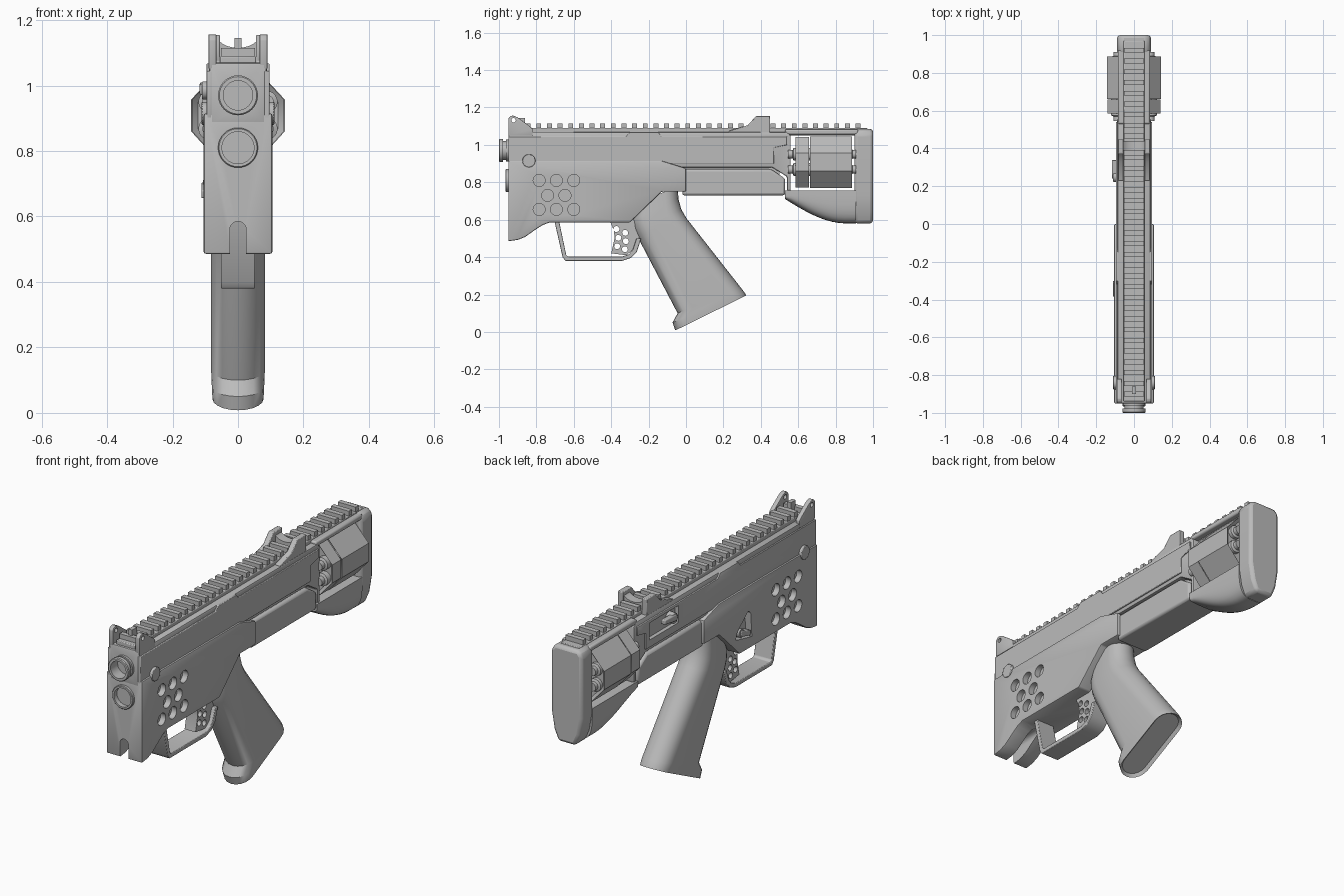
import bpy, bmesh
from math import sin, cos, pi, radians
from mathutils import Vector, Matrix

cube = bpy.data.objects.get("Cube")
if cube:
    bpy.data.objects.remove(cube, do_unlink=True)

grey = bpy.data.materials.new("satin_grey")
grey.use_nodes = True
grey.diffuse_color = (0.5, 0.5, 0.5, 1)
grey.node_tree.nodes["Principled BSDF"].inputs["Base Color"].default_value = (0.5, 0.5, 0.5, 1)
parts = []


def finish(name, bm, bevel=0, segments=2):
    bmesh.ops.recalc_face_normals(bm, faces=bm.faces)
    mesh = bpy.data.meshes.new(name)
    bm.to_mesh(mesh)
    bm.free()
    mesh.materials.append(grey)
    ob = bpy.data.objects.new(name, mesh)
    bpy.context.collection.objects.link(ob)
    if bevel:
        mod = ob.modifiers.new("soft_edges", 'BEVEL')
        mod.width, mod.segments, mod.limit_method = bevel, segments, 'ANGLE'
        mod.angle_limit = radians(32)
    parts.append(ob)
    return ob


def add_loft(bm, rings, caps=True):
    rows = [[bm.verts.new(p) for p in ring] for ring in rings]
    n = len(rows[0])
    for a, b in zip(rows, rows[1:]):
        for i in range(n):
            bm.faces.new((a[i], a[(i + 1) % n], b[(i + 1) % n], b[i]))
    if caps:
        return [bm.faces.new(rows[0]), bm.faces.new(rows[-1])]


def loft(name, rings, bevel=0):
    bm = bmesh.new()
    add_loft(bm, rings)
    return finish(name, bm, bevel)


def prism(name, profile, x0, x1, bevel=0):
    """Side profile of (y, z) points, extruded across x."""
    return loft(name, [[(x, y, z) for y, z in profile] for x in (x0, x1)], bevel)


def both_sides(name, profile, inner, outer, bevel=0):
    for side, s in (("left", 1), ("right", -1)):
        yield prism(side + "_" + name, profile, s * inner, s * outer, bevel)


def box(y0, y1, z0, z1):
    return [(y0, z0), (y1, z0), (y1, z1), (y0, z1)]


def circle(y, z, r, n=24):
    return [(y + r * cos(2 * pi * i / n), z + r * sin(2 * pi * i / n)) for i in range(n)]


def turned(name, x, z, profile, n=32):
    """Round part along y from (y, radius) pairs."""
    return loft(name, [[(x + px, y, z + pz) for px, pz in circle(0, 0, r, n)] for y, r in profile])


def cut(ob, *cutters):
    for c in cutters:
        mod = ob.modifiers.new("cut", 'BOOLEAN')
        mod.object, mod.solver = c, 'EXACT'
    dg = bpy.context.evaluated_depsgraph_get()
    mesh = bpy.data.meshes.new_from_object(ob.evaluated_get(dg))
    ob.modifiers.clear()
    ob.data = mesh
    for c in cutters:
        parts.remove(c)
        bpy.data.objects.remove(c, do_unlink=True)


# Upper receiver and its raised side panels
upper = prism("upper_receiver", [(-.95, .88), (.46, .88), (.54, .83), (.54, .755), (.56, .755),
                                 (.56, 1.05), (.54, 1.07), (-.95, 1.07)], -.088, .088, .008)
panel = [(-.95, .9), (.47, .9), (.47, .985), (.54, 1.0), (.54, 1.045), (-.13, 1.045),
         (-.15, 1.068), (-.3, 1.068), (-.32, 1.045), (-.95, 1.045)]
left_panel, right_panel = both_sides("side_panel", panel, .08, .096, .003)
port = box(.2, .44, .94, 1.03)
cut(right_panel, prism("port_cutter", port, -.2, 0))
cut(upper, prism("port_cutter", port, -.2, -.075),
    turned("bore_cutter", 0, .97, [(-1.1, .045), (-.85, .045)]))

# Lower receiver with hole pattern, front slot and selector recess
lower = prism("lower_receiver", [(-.95, .485), (-.9, .492), (-.86, .508), (-.8, .55), (-.765, .572),
                                 (-.73, .585), (-.3, .585), (-.13, .75), (0, .75), (0, .875),
                                 (-.13, .915), (-.95, .915)], -.105, .105, .007)
hole_spots = [(y, z) for z in (.81, .655) for y in (-.785, -.693, -.6)] + [(-.74, .73), (-.647, .73)]
cutters = [prism("hole_cutter", circle(y, z, .032), s * .075, s * .2)
           for y, z in hole_spots for s in (-1, 1)]
arch = [(-.025, .4)] + [(.025 * cos(a), .56 + .025 * sin(a))
                        for a in [pi - pi * i / 10 for i in range(11)]] + [(.025, .4)]
cutters.append(loft("slot_cutter", [[(x, y, z) for x, z in arch] for y in (-1, -.72)]))
cutters.append(turned("rod_cutter", 0, .81, [(-1.1, .05), (-.88, .05)]))
cutters.append(prism("selector_cutter", [(-.4, .64), (-.265, .67), (-.28, .71), (-.37, .785), (-.39, .77)],
                     -.2, -.07))
cut(lower, *cutters)
prism("selector_hub", circle(-.31, .69, .022), -.107, -.06)
prism("selector_lever", [(-.38, .655), (-.3, .675), (-.305, .705), (-.385, .68)], -.112, -.06, .004)
list(both_sides("receiver_pin", circle(-.84, .915, .035), .08, .111, .003))

# Charging lever on the right side
prism("charging_hub", circle(.25, .985, .028), -.11, -.07, .004)
prism("charging_lever", [(.24, .97), (.34, .985), (.34, 1.01), (.24, 1.005)], -.117, -.09, .005)

# Barrel mouth and rod sleeve
turned("barrel", 0, .97, [(-.94, .058), (-.962, .058), (-.962, .05), (-.978, .05), (-.978, .061),
                          (-.996, .061), (-1, .057), (-1, .045), (-.9, .045)])
turned("rod_sleeve", 0, .81, [(-.94, .061), (-.962, .061), (-.965, .058), (-.965, .049), (-.9, .049)])

# Top rail with evenly spaced teeth
prism("rail_base", box(-.94, .97, 1.05, 1.09), -.055, .055, .004)
bm = bmesh.new()
for i in range(33):
    y = .92 - .0569 * i
    add_loft(bm, [[(x, py, pz) for py, pz in box(y - .013, y + .013, 1.085, 1.115)] for x in (-.052, .052)])
finish("rail_teeth", bm)

# Front and rear sights
ear = [(-.95, 1.05), (-.95, 1.14), (-.94, 1.153), (-.925, 1.157), (-.9, 1.147), (-.835, 1.1),
       (-.82, 1.085), (-.82, 1.05)]
for ob, s in zip(list(both_sides("front_sight_ear", ear, .066, .09, .003)), (1, -1)):
    cut(ob, prism("ear_hole_cutter", circle(-.922, 1.132, .012, 16), 0, s * .2))
prism("front_sight_post", box(-.9, -.86, 1.08, 1.145), -.011, .011)
rear = [(.23, 1.06), (.23, 1.075), (.33, 1.105), (.375, 1.155), (.45, 1.155), (.45, 1.06)]
list(both_sides("rear_sight_ear", rear, .055, .085, .004))
notch = [(-.08, 1.07), (.08, 1.07), (.08, 1.15)] + [
    (.065 * cos(a), 1.155 - .04 * sin(a)) for a in [pi * i / 12 for i in range(13)]] + [(-.08, 1.15)]
loft("rear_sight_notch", [[(x, y, z) for x, z in notch] for y in (.39, .44)])

# Forearm block behind the lower receiver
prism("forearm", [(-.02, .73), (.53, .73), (.53, .82), (.455, .87), (-.02, .87)], -.09, .09, .012)
prism("forearm_core", box(-.02, .5, .84, .9), -.05, .05)


# Grip lofted from stadium sections, each given by front and rear points
def stadium(front, rear, hw, n=10):
    f, r = Vector((0, *front)), Vector((0, *rear))
    d = (r - f).normalized()
    fc, rc = f + d * hw, r - d * hw
    ring = [rc + d * hw * cos(a) + Vector((hw * sin(a), 0, 0))
            for a in [-pi / 2 + pi * i / n for i in range(n + 1)]]
    return ring + [fc - d * hw * cos(a) - Vector((hw * sin(a), 0, 0))
                   for a in [-pi / 2 + pi * i / n for i in range(n + 1)]]


sections = [((-.25, .7), (-.045, .775), .07), ((-.285, .6), (-.04, .71), .076),
            ((-.277, .55), (-.025, .655), .08), ((-.26, .51), (.003, .607), .082),
            ((-.045, .1), (.3, .228), .082), ((-.072, .05), (.315, .208), .08),
            ((-.057, .008), (.322, .195), .078)]
bm = bmesh.new()
bottom = add_loft(bm, [stadium(*s) for s in sections])[1]
bmesh.ops.recalc_face_normals(bm, faces=bm.faces)
bmesh.ops.inset_individual(bm, faces=[bottom], thickness=.014)
bmesh.ops.translate(bm, verts=bottom.verts, vec=-bottom.normal * .015)
finish("grip", bm)

# Trigger guard and perforated trigger
prism("trigger_guard", [(-.705, .6), (-.66, .4), (-.645, .38), (-.34, .38), (-.295, .395), (-.262, .43),
                        (-.24, .5), (-.265, .5), (-.285, .44), (-.305, .415), (-.345, .402),
                        (-.63, .402), (-.64, .41), (-.68, .6)], -.052, .052, .003)
trigger = prism("trigger", [(-.41, .6), (-.385, .54), (-.382, .5), (-.4, .42), (-.32, .41), (-.27, .45),
                            (-.25, .5), (-.26, .56), (-.28, .6)], -.032, .032)
cut(trigger, *[prism("trigger_hole_cutter", circle(y, z, .016, 16), -.1, .1) for y, z in
               ((-.372, .55), (-.325, .53), (-.362, .503), (-.322, .485), (-.368, .458), (-.327, .442))])

# Stock: top bridge, rounded belly and tapered butt
prism("stock_bridge", box(.53, .92, 1.055, 1.083), -.085, .085, .008)
rings = []
for i in range(13):
    t = i / 12
    y, depth = .53 + .38 * t, .04 + .13 * sin(min(1, t * 1.15) * pi / 2)
    rings.append([(.09, y, .755)] + [
        (.09 * (1 if cos(a) > 0 else -1) * abs(cos(a)) ** .6, y, .73 - (depth - .02) * sin(a) ** .7)
        for a in [pi * j / 16 for j in range(17)]] + [(-.09, y, .755)])
loft("stock_belly", rings)
butt = [(-.05, .58), (.05, .58), (.075, .64), (.09, .73), (.09, 1.06), (.07, 1.086), (-.07, 1.086),
        (-.09, 1.06), (-.09, .73), (-.075, .64)]
loft("stock_butt", [[(x, y, z) for x, z in butt] for y in (.9, 1)], .018)


# Faceted pod held in the stock window, with cells at its ends
def pod(y0, y1, k):
    hexagon = [(.062, .77), (.143, .86), (.143, .957), (.062, 1.045)]
    hexagon += [(-x, z) for x, z in reversed(hexagon)]
    bm = bmesh.new()
    ends = add_loft(bm, [[(x * k, y, .907 + (z - .907) * k) for x, z in hexagon] for y in (y0, y1)])
    bmesh.ops.recalc_face_normals(bm, faces=bm.faces)
    for f in ends:
        bmesh.ops.inset_individual(bm, faces=[f], thickness=.02)
        bmesh.ops.translate(bm, verts=f.verts, vec=-f.normal * .02)
    return bm


finish("pod_front", pod(.585, .658, .985))
finish("pod_rear", pod(.662, .887, 1))
for side, s in (("left", 1), ("right", -1)):
    for level, z in (("upper", .95), ("lower", .868)):
        turned(side + "_" + level + "_cell", s * .087, z, [(.545, .022), (.57, .022), (.575, .034),
                                                          (.885, .034), (.89, .022), (.91, .022)], 20)

# Smooth shading with sharp creases
for ob in bpy.context.selected_objects:
    ob.select_set(False)
for ob in parts:
    ob.select_set(True)
bpy.context.view_layer.objects.active = parts[0]
bpy.ops.object.shade_smooth_by_angle(angle=radians(32))
